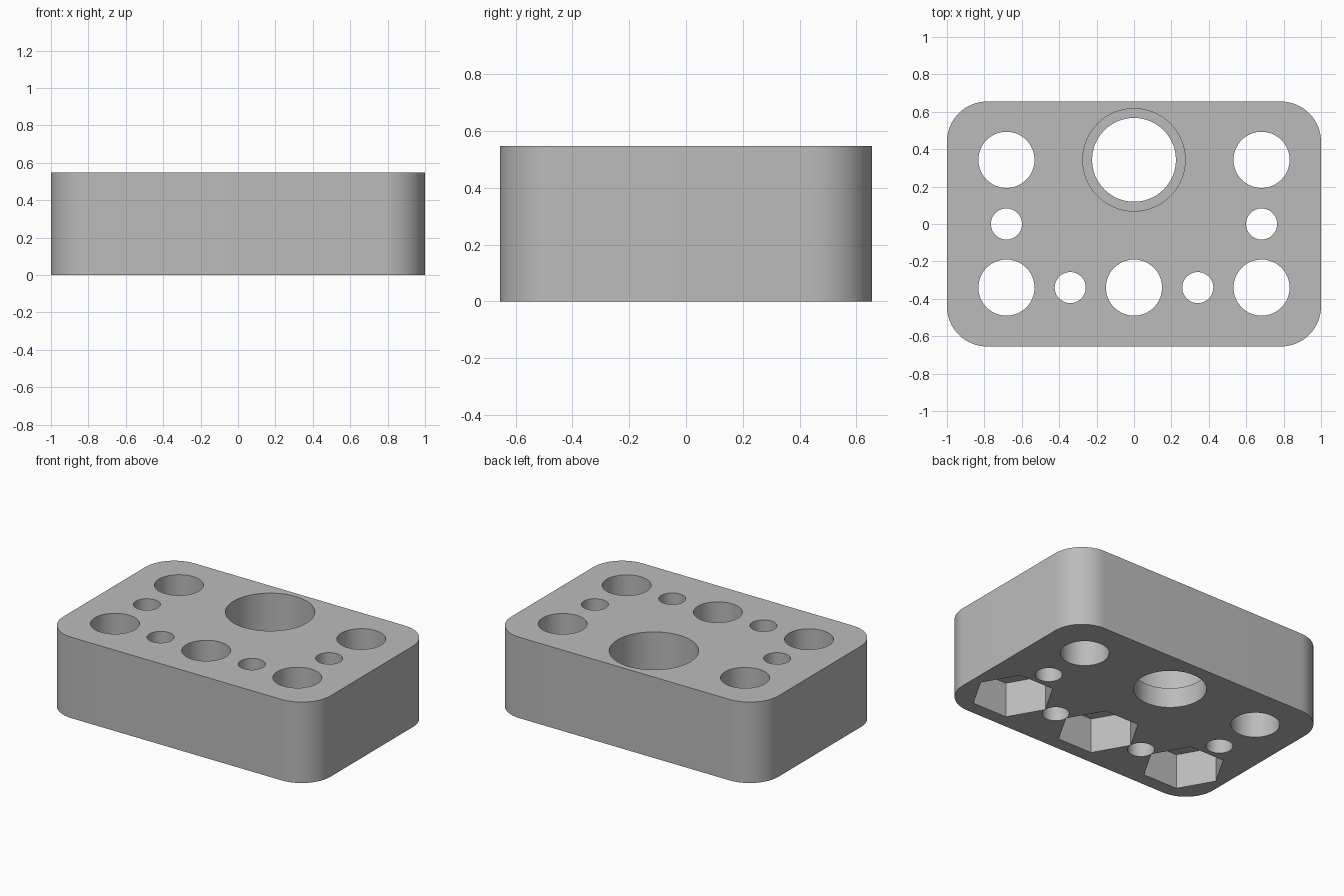
import bpy, math

cube = bpy.data.objects.get("Cube")
if cube:
    bpy.data.objects.remove(cube, do_unlink=True)

LENGTH, WIDTH, HEIGHT, CORNER = 2.0, 1.31, 0.547, 0.215
COLUMN, ROW = 0.682, 0.34

grey = bpy.data.materials.new("plain grey")
grey.use_nodes = True
colour = (0.5, 0.5, 0.5, 1)
grey.diffuse_color = colour
grey.node_tree.nodes["Principled BSDF"].inputs["Base Color"].default_value = colour

# Block with rounded upright corners
bpy.ops.mesh.primitive_cube_add(size=1, location=(0, 0, HEIGHT / 2))
block = bpy.context.object
block.name = "drilled_block"
block.scale = (LENGTH, WIDTH, HEIGHT)
bpy.ops.object.transform_apply(location=True, scale=True)
block.data.materials.append(grey)
bevel = block.modifiers.new("rounded corners", 'BEVEL')
bevel.width, bevel.segments = CORNER, 16
bevel.limit_method = 'WEIGHT'
weights = block.data.attributes.new("bevel_weight_edge", 'FLOAT', 'EDGE')
for edge in block.data.edges:
    a, b = (block.data.vertices[i].co for i in edge.vertices)
    weights.data[edge.index].value = float(abs(a.z - b.z) > 0.1)
bpy.ops.object.modifier_apply(modifier=bevel.name)


def cut(x, y, radius, low=-0.1, high=HEIGHT + 0.1, sides=64):
    """Remove an upright prism between two heights from the block."""
    bpy.ops.mesh.primitive_cylinder_add(
        vertices=sides, radius=radius, depth=high - low,
        location=(x, y, (low + high) / 2))
    cutter = bpy.context.object
    cutter.name = "hole_cutter"
    cutter.hide_render = True
    if sides == 6:
        cutter.rotation_euler.z = math.radians(30)  # points along x
    cutter.data.materials.append(grey)
    bpy.context.view_layer.objects.active = block
    mod = block.modifiers.new("hole", 'BOOLEAN')
    mod.operation, mod.solver, mod.object = 'DIFFERENCE', 'EXACT', cutter
    bpy.ops.object.modifier_apply(modifier=mod.name)
    bpy.data.objects.remove(cutter, do_unlink=True)


# Bolt holes, with hexagonal nut pockets under the front row
for x in (-COLUMN, 0, COLUMN):
    cut(x, -ROW, 0.15)
    cut(x, -ROW, 0.258, high=0.237, sides=6)
for x in (-COLUMN, COLUMN):
    cut(x, ROW + 0.003, 0.15)

# Small pin holes
for side in (-1, 1):
    cut(side * COLUMN, 0, 0.083)
    cut(side * COLUMN / 2, -ROW, 0.083)

# Large stepped bore
cut(0, ROW + 0.003, 0.224)
cut(0, ROW + 0.003, 0.274, low=0.135)

# Smooth round walls, crisp rims
bpy.ops.object.select_all(action='DESELECT')
block.select_set(True)
bpy.context.view_layer.objects.active = block
bpy.ops.object.shade_smooth_by_angle(angle=math.radians(30))
